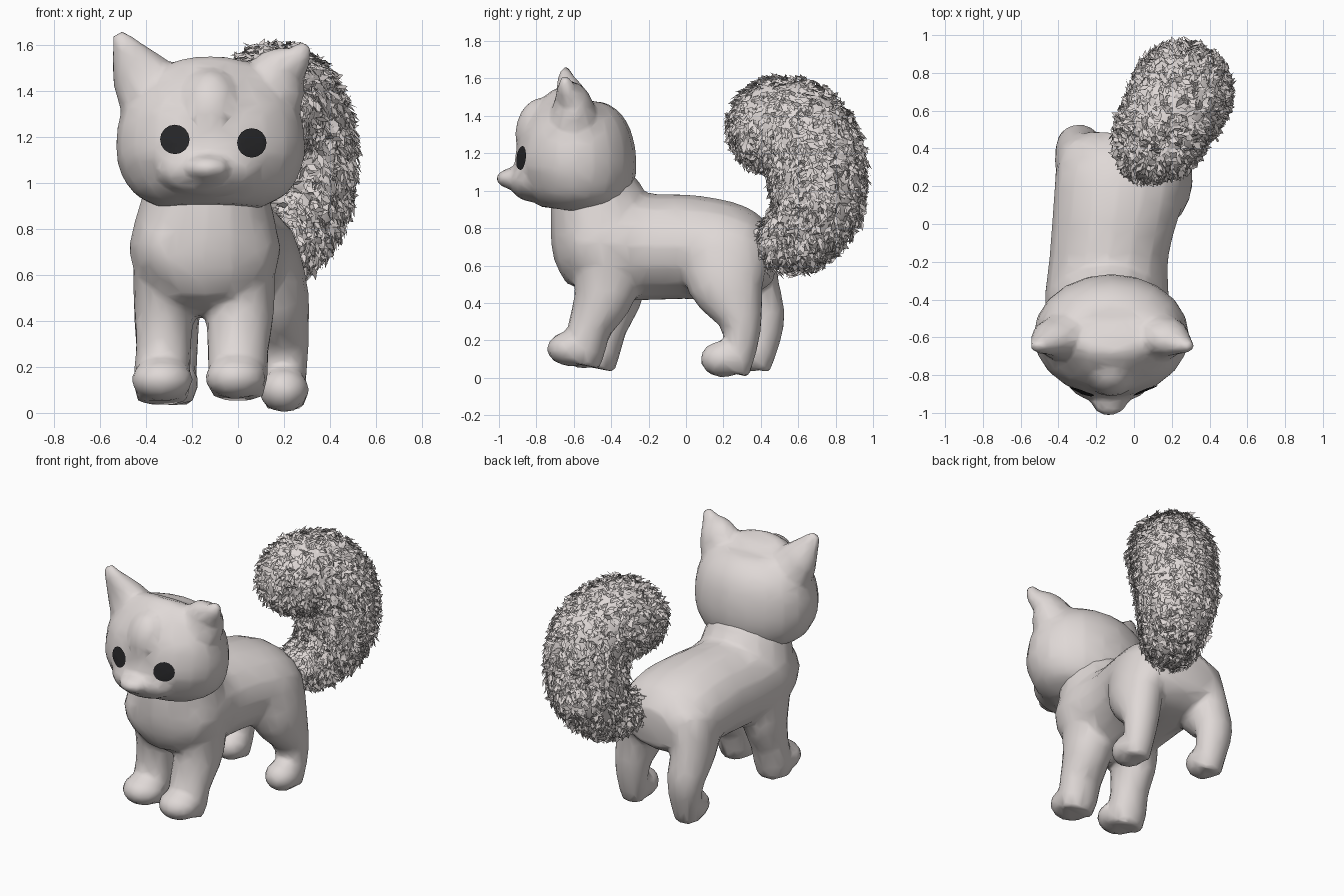
import bpy, bmesh, math, random
from mathutils import Vector, Matrix

if "Cube" in bpy.data.objects:
    bpy.data.objects.remove(bpy.data.objects["Cube"])

random.seed(4)


def material(name, rgb):
    m = bpy.data.materials.new(name)
    m.diffuse_color = (*rgb, 1)
    m.use_nodes = True
    m.node_tree.nodes["Principled BSDF"].inputs["Base Color"].default_value = m.diffuse_color
    return m


FUR = material("warm_grey_fur", (0.74, 0.69, 0.675))
EYE = material("eye_black", (0.02, 0.02, 0.022))


def spline(rows, steps):
    """Catmull-Rom refinement of rows (x, y, z, side radius, other radius)."""
    rows = [Vector(r) for r in rows]
    out = []
    for i in range(len(rows) - 1):
        a, b, c, d = (rows[max(i - 1, 0)], rows[i], rows[i + 1],
                      rows[min(i + 2, len(rows) - 1)])
        for k in range(steps):
            t = k / steps
            out.append(0.5 * (2 * b + (c - a) * t + (2 * a - 5 * b + 4 * c - d) * t * t
                              + (3 * b - a - 3 * c + d) * t ** 3))
    return out + [rows[-1]]


def loft(bm, rows, steps=3, sides=16):
    """Closed tube of elliptical rings that follows a path."""
    rows = spline(rows, steps)
    pts = [Vector(r[:3]) for r in rows]
    rings = []
    for i, r in enumerate(rows):
        tangent = (pts[min(i + 1, len(pts) - 1)] - pts[max(i - 1, 0)]).normalized()
        side = (Vector((1, 0, 0)) - tangent * tangent.x).normalized()
        other = tangent.cross(side)
        ring = []
        for k in range(sides):
            a = math.tau * k / sides
            ring.append(bm.verts.new(pts[i] + side * math.cos(a) * r[3]
                                     + other * math.sin(a) * r[4]))
        rings.append(ring)
    for p, q in zip(rings, rings[1:]):
        for k in range(sides):
            n = (k + 1) % sides
            bm.faces.new((p[k], p[n], q[n], q[k]))
    bm.faces.new(rings[0][::-1])
    bm.faces.new(rings[-1])


def ball(bm, centre, radii):
    bmesh.ops.create_uvsphere(bm, u_segments=16, v_segments=10, radius=1,
                              matrix=Matrix.Translation(centre) @ Matrix.Diagonal((*radii, 1)))


def finish(bm, name, mat):
    bmesh.ops.recalc_face_normals(bm, faces=bm.faces)
    mesh = bpy.data.meshes.new(name)
    bm.to_mesh(mesh)
    bm.free()
    mesh.materials.append(mat)
    ob = bpy.data.objects.new(name, mesh)
    bpy.context.collection.objects.link(ob)
    return ob


def blend(ob, passes, ratio):
    """Fuse overlapping volumes into one soft, lightly faceted skin."""
    r = ob.modifiers.new("fuse", 'REMESH')
    r.mode, r.voxel_size, r.use_smooth_shade = 'VOXEL', 0.018, True
    s = ob.modifiers.new("soften", 'SMOOTH')
    s.factor, s.iterations = 0.5, passes
    d = ob.modifiers.new("facet", 'DECIMATE')
    d.ratio = ratio


# Body: torso, neck, four legs with paws
bm = bmesh.new()
loft(bm, [(-.14, -.67, .74, .19, .13), (-.145, -.61, .735, .28, .22), (-.145, -.45, .72, .33, .30),
          (-.135, -.2, .70, .315, .285), (-.11, 0, .70, .325, .28), (-.075, .2, .68, .345, .265),
          (-.06, .36, .65, .315, .22), (-.05, .47, .64, .2, .13)])
loft(bm, [(-.145, -.40, .56, .27, .24), (-.145, -.43, .68, .325, .28), (-.14, -.455, .86, .30, .275),
          (-.13, -.50, 1.02, .25, .23), (-.13, -.53, 1.14, .2, .15)])
loft(bm, [(.01, -.42, .74, .15, .2), (.01, -.43, .47, .15, .17), (0, -.51, .28, .135, .12),
          (0, -.54, .16, .13, .11), (0, -.56, .07, .11, .1)])
loft(bm, [(-.30, -.42, .74, .16, .2), (-.32, -.39, .47, .135, .17), (-.325, -.43, .28, .12, .12),
          (-.33, -.46, .15, .125, .11), (-.33, -.48, .05, .11, .1)])
loft(bm, [(.11, .2, .68, .16, .25), (.16, .22, .50, .15, .21), (.19, .29, .31, .12, .12),
          (.20, .29, .16, .1, .09), (.2, .25, .03, .09, .09)])
loft(bm, [(-.26, .25, .68, .15, .22), (-.29, .34, .48, .13, .17), (-.29, .42, .32, .12, .11),
          (-.28, .40, .16, .1, .09), (-.28, .37, .05, .09, .08)])
for paw in ((-.01, -.61, .155), (-.33, -.54, .145), (.2, .2, .1), (-.28, .34, .13)):
    ball(bm, paw, (.135, .135, .095) if paw[1] < 0 else (.11, .125, .098))
body = finish(bm, "body_and_legs", FUR)
blend(body, 6, 0.07)

# Head: skull with a sloping back, brow ridge, muzzle, nose
bm = bmesh.new()
loft(bm, [(-.12, -.63, .895, .22, .15), (-.12, -.62, .96, .335, .26), (-.12, -.595, 1.07, .40, .32),
          (-.12, -.59, 1.21, .41, .32), (-.12, -.60, 1.34, .375, .285),
          (-.12, -.61, 1.44, .29, .21), (-.12, -.61, 1.495, .22, .135),
          (-.12, -.60, 1.525, .14, .07)], sides=20)
ball(bm, (-.12, -.76, 1.30), (.15, .155, .20))
ball(bm, (-.13, -.82, 1.06), (.23, .13, .12))
ball(bm, (-.13, -.93, 1.065), (.10, .085, .055))
# Ears: broad at the base, leaning outwards from the top corners of the skull
for s in (-1, 1):
    tip = -.525 if s < 0 else .295
    top = 1.65 if s < 0 else 1.605
    loft(bm, [(-.12 + s * .20, -.59, 1.28, .18, .15), (-.12 + s * .26, -.60, 1.40, .155, .13),
              (-.12 + s * .315, -.61, 1.49, .125, .095),
              (tip - s * .035, -.64, top - .06, .065, .05), (tip, -.645, top, .03, .025)], sides=10)
head = finish(bm, "head", FUR)
blend(head, 4, 0.09)

# Eyes: thin round patches laid on the face
for name, x, z in (("left_eye", -.275, 1.19), ("right_eye", .06, 1.175)):
    bm = bmesh.new()
    rings = [[bm.verts.new((x + .064 * f * math.cos(a), -1.3, z + .064 * f * math.sin(a)))
              for a in (math.tau * k / 16 for k in range(16))] for f in (.25, .5, .75, 1)]
    bm.faces.new(rings[0])
    for p, q in zip(rings, rings[1:]):
        for k in range(16):
            bm.faces.new((p[k], q[k], q[(k + 1) % 16], p[(k + 1) % 16]))
    eye = finish(bm, name, EYE)
    w = eye.modifiers.new("lay_on_face", 'SHRINKWRAP')
    w.target, w.wrap_method = head, 'PROJECT'
    w.use_project_y, w.use_project_x, w.use_project_z = True, False, False
    w.use_positive_direction, w.use_negative_direction = True, False
    w.offset = 0.008

# Tail: curled core, thick all the way round the curl
bm = bmesh.new()
loft(bm, [(.07, .40, .76, .07, .07), (.12, .48, .735, .14, .14), (.19, .59, .755, .19, .19),
          (.24, .69, .90, .235, .235), (.255, .70, 1.08, .25, .25), (.24, .67, 1.23, .25, .255),
          (.19, .57, 1.335, .245, .255), (.12, .44, 1.33, .225, .245), (.07, .33, 1.30, .17, .18),
          (.05, .25, 1.28, .075, .08)], steps=4, sides=20)
tail = finish(bm, "tail_core", FUR)
for p in tail.data.polygons:
    p.use_smooth = True

# Tail fur: pointed, mostly hanging tufts scattered evenly over the core
faces = list(tail.data.polygons)
verts = tail.data.vertices
bm = bmesh.new()
for f in random.choices(faces, weights=[p.area for p in faces], k=5500):
    weights = [random.random() + .01 for _ in f.vertices]
    p = sum((verts[v].co * w for v, w in zip(f.vertices, weights)), Vector()) / sum(weights)
    n = f.normal.copy()
    jitter = Vector([random.uniform(-1, 1) for _ in range(3)]) * .8 + Vector((0, 0, -.6))
    along = (jitter - n * jitter.dot(n)).normalized()
    out = (along + n * random.uniform(.05, .6)).normalized()
    across = out.cross(n).normalized()
    across = (across + n * random.uniform(-.9, .9)).normalized()
    length, width = random.uniform(.04, .075), random.uniform(.009, .017)
    root = p + n * random.uniform(-.01, .015)
    mid = root + out * length * .45
    bm.faces.new([bm.verts.new(q) for q in (root, mid + across * width,
                                            root + out * length, mid - across * width)])
mesh = bpy.data.meshes.new("tail_fur")
bm.to_mesh(mesh)
bm.free()
mesh.materials.append(FUR)
bpy.context.collection.objects.link(bpy.data.objects.new("tail_fur", mesh))
